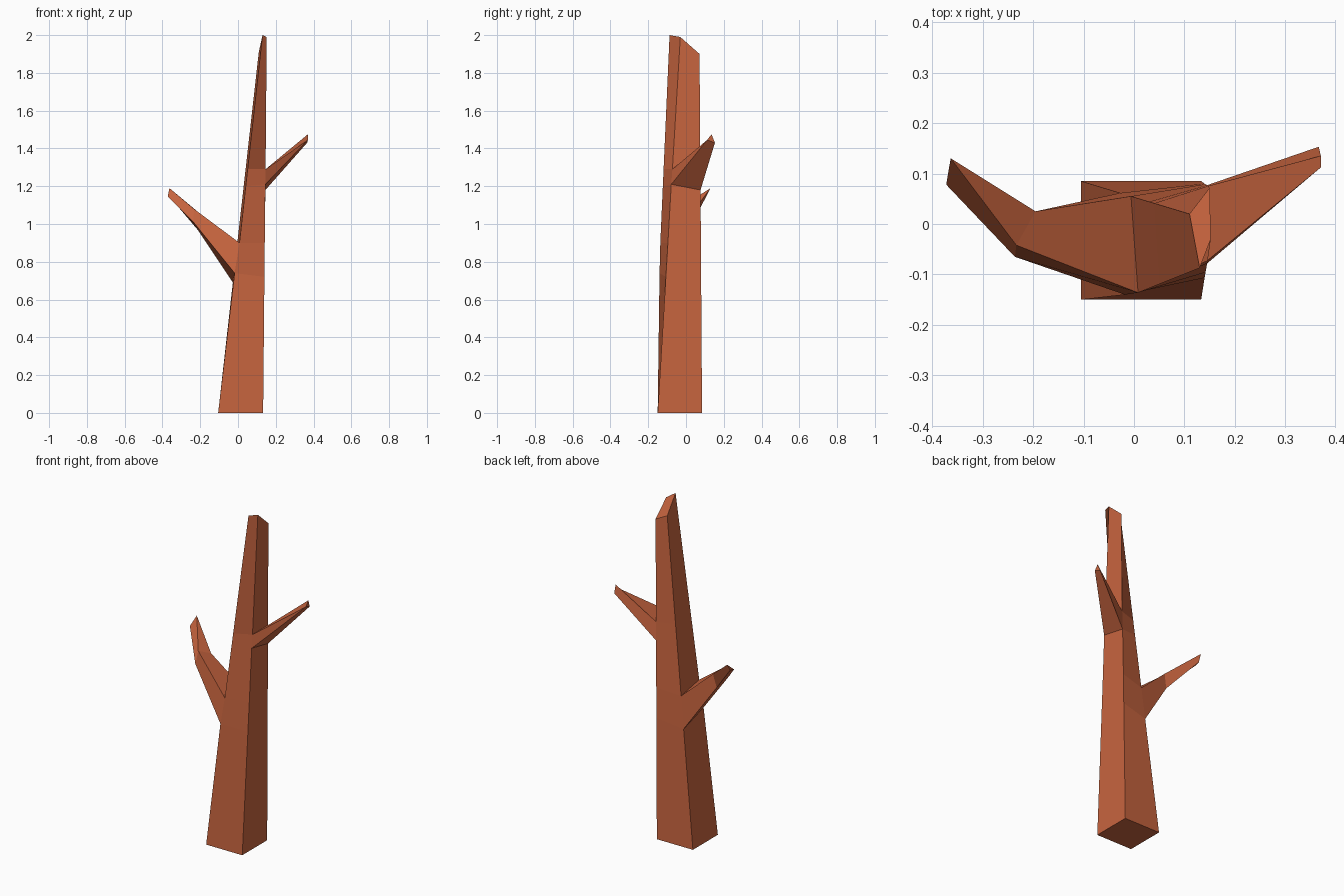
import bpy, bmesh
from mathutils import Vector

if "Cube" in bpy.data.objects:
    bpy.data.objects.remove(bpy.data.objects["Cube"])

bm = bmesh.new()


def ring(points):
    return [bm.verts.new(p) for p in points]


def loft(a, b, skip=None):
    # Join two four-point rings, merging repeated tip vertices
    for i in range(4):
        if i == skip:
            continue
        j = (i + 1) % 4
        corners = list(dict.fromkeys([a[i], a[j], b[j], b[i]]))
        if len(corners) > 2:
            bm.faces.new(corners)


# Trunk: corner order front-left, front-right, back-right, back-left
base = [(-.105, -.15, 0), (.133, -.15, 0), (.133, .085, 0), (-.105, .085, 0)]
top = [(.13, -.087, 2), (.152, -.03, 1.99), (.15, .072, 1.9), (.11, .02, 1.91)]


def along(i, z, lo=base, hi=top):
    a, b = Vector(lo[i]), Vector(hi[i])
    return a.lerp(b, (z - a.z) / (b.z - a.z))


bend = [(.008, -.136, .9), along(1, .9), along(2, .9), (-.006, .055, .88)]
levels = [
    base,
    [(-.018, -.14, .74), along(1, .72), along(2, .72), along(3, .69)],
    bend,
    [along(0, 1.2, bend), (.145, -.078, 1.21), (.145, .077, 1.18), along(3, 1.2, bend)],
    [along(0, 1.29, bend), (.146, -.072, 1.29), (.146, .075, 1.29), along(3, 1.29, bend)],
    top,
]
rings = [ring(p) for p in levels]
for n in range(5):
    # Leave openings where the branches grow: left side (3), right side (1)
    loft(rings[n], rings[n + 1], {1: 3, 3: 1}.get(n))
bm.faces.new(rings[0])
bm.faces.new(rings[-1])

# Left branch, kinked: lower-front, lower-back, upper-back, upper-front
root = [rings[1][0], rings[1][3], rings[2][3], rings[2][0]]
knee = ring([(-.236, -.065, 1.01), (-.214, .016, .97), (-.195, .025, 1.05), (-.233, -.042, 1.08)])
t_front, t_back, t_up = ring([(-.372, .078, 1.145), (-.367, .108, 1.15), (-.363, .13, 1.19)])
loft(root, knee)
loft(knee, [t_front, t_back, t_up, t_up])
bm.faces.new([t_front, t_back, t_up])

# Right branch, straight to a small three-sided tip
root = [rings[3][1], rings[3][2], rings[4][2], rings[4][1]]
t_front, t_back, t_up = ring([(.37, .112, 1.445), (.366, .153, 1.43), (.37, .135, 1.475)])
loft(root, [t_front, t_back, t_up, t_front])
bm.faces.new([t_front, t_back, t_up])

bmesh.ops.recalc_face_normals(bm, faces=bm.faces[:])
mesh = bpy.data.meshes.new("bare_tree")
bm.to_mesh(mesh)
bm.free()
tree = bpy.data.objects.new("bare_tree", mesh)
bpy.context.collection.objects.link(tree)

bark = bpy.data.materials.new("bark")
bark.diffuse_color = (.58, .13, .05, 1)
bark.use_nodes = True
bark.node_tree.nodes["Principled BSDF"].inputs["Base Color"].default_value = bark.diffuse_color
mesh.materials.append(bark)
